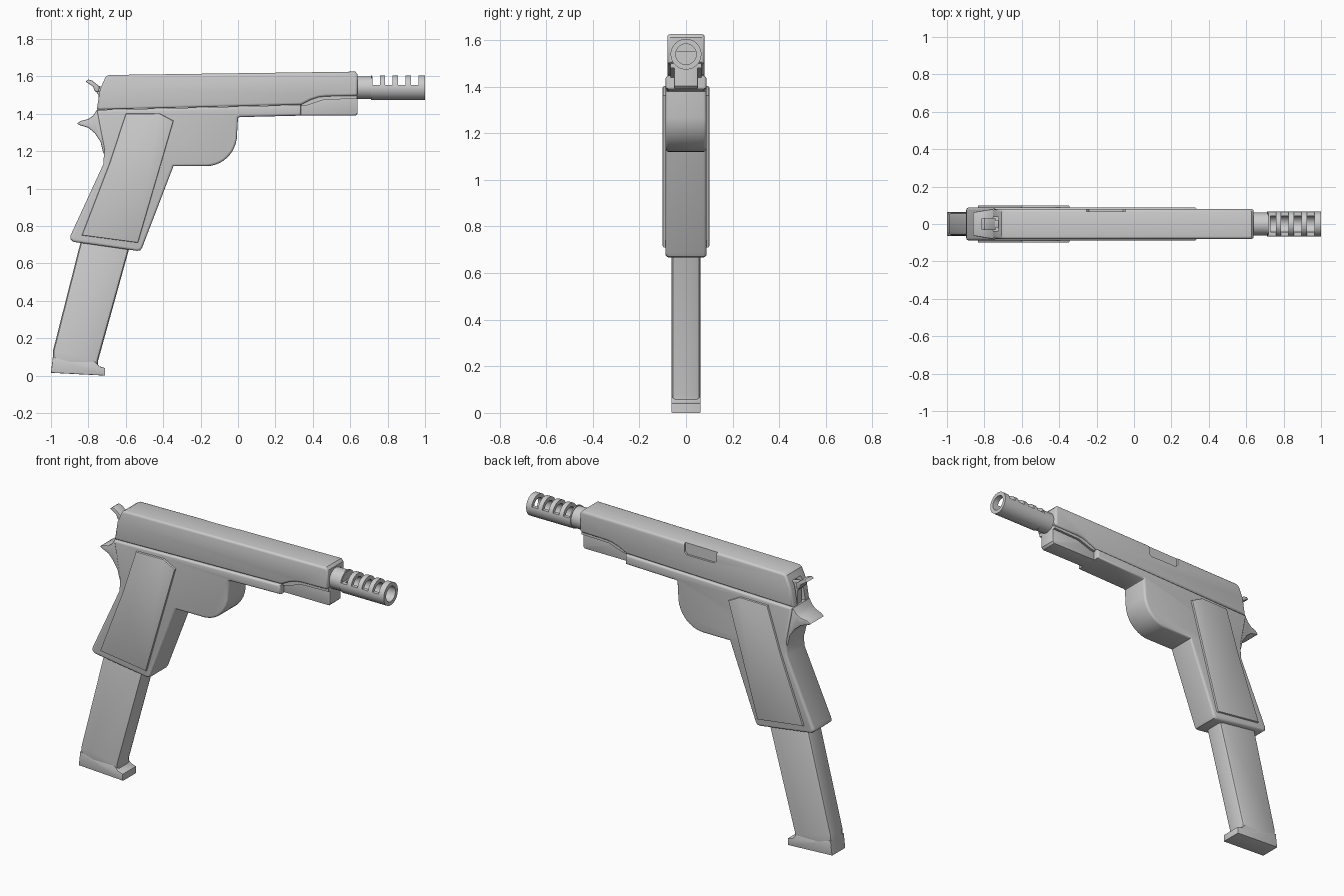
import bpy, bmesh, math
from mathutils import Matrix

if "Cube" in bpy.data.objects:
    bpy.data.objects.remove(bpy.data.objects["Cube"])


def new_object(name, bm):
    bmesh.ops.recalc_face_normals(bm, faces=bm.faces)
    mesh = bpy.data.meshes.new(name)
    bm.to_mesh(mesh)
    bm.free()
    ob = bpy.data.objects.new(name, mesh)
    bpy.context.collection.objects.link(ob)
    return ob


def activate(ob):
    bpy.ops.object.select_all(action='DESELECT')
    ob.select_set(True)
    bpy.context.view_layer.objects.active = ob


def plate(name, pts, y0, y1, bevel=0.0, segments=3):
    """Extrude an x-z outline from y0 to y1 and round its two rims."""
    bm = bmesh.new()
    face = bm.faces.new([bm.verts.new((x, y0, z)) for x, z in pts])
    ext = bmesh.ops.extrude_face_region(bm, geom=[face])
    moved = [v for v in ext['geom'] if isinstance(v, bmesh.types.BMVert)]
    bmesh.ops.translate(bm, verts=moved, vec=(0, y1 - y0, 0))
    if bevel:
        rims = [e for e in bm.edges if abs(e.verts[0].co.y - e.verts[1].co.y) < 1e-6]
        bmesh.ops.bevel(bm, geom=rims, offset=bevel, segments=segments,
                        profile=0.5, affect='EDGES', clamp_overlap=True)
    return new_object(name, bm)


def box(name, x0, x1, y0, y1, z0, z1):
    return plate(name, [(x0, z0), (x1, z0), (x1, z1), (x0, z1)], y0, y1)


def tube(name, x0, x1, r, z):
    bm = bmesh.new()
    m = Matrix.Translation(((x0 + x1) / 2, 0, z)) @ Matrix.Rotation(math.pi / 2, 4, 'Y')
    bmesh.ops.create_cone(bm, cap_ends=True, segments=48, radius1=r, radius2=r,
                          depth=x1 - x0, matrix=m)
    return new_object(name, bm)


def cut(ob, cutter):
    mod = ob.modifiers.new('cut', 'BOOLEAN')
    mod.operation = 'DIFFERENCE'
    mod.solver = 'EXACT'
    mod.object = cutter
    activate(ob)
    bpy.ops.object.modifier_apply(modifier=mod.name)
    bpy.data.objects.remove(cutter)


def arc(cx, cz, rx, rz, a0, a1, n):
    angles = [math.radians(a0 + (a1 - a0) * i / n) for i in range(n + 1)]
    return [(cx + rx * math.cos(a), cz + rz * math.sin(a)) for a in angles]


# slide with swept front underside, port and rear slot
slide = plate('slide', [
    (-0.755, 1.422), (0.337, 1.448), (0.39, 1.475), (0.43, 1.488), (0.47, 1.493),
    (0.63, 1.496), (0.64, 1.506), (0.64, 1.61), (0.627, 1.625), (-0.69, 1.607),
    (-0.708, 1.597), (-0.738, 1.53)], -0.08, 0.08, 0.013)
cut(slide, plate('port_cutter', [(-0.255, 1.7), (-0.255, 1.565), (-0.24, 1.55),
                                 (-0.06, 1.55), (-0.045, 1.565), (-0.045, 1.7)], 0.068, 0.2))
cut(slide, box('slot_cutter', -0.9, -0.70, -0.037, 0.037, 1.40, 1.56))

# narrow block under the slide nose
plate('slide_underside', [(0.30, 1.39), (0.628, 1.39), (0.64, 1.402), (0.64, 1.515),
                          (0.30, 1.515)], -0.052, 0.052, 0.008, 2)
plate('slide_underside_flange', [(0.34, 1.44), (0.37, 1.445), (0.46, 1.475), (0.637, 1.48),
                                 (0.637, 1.5), (0.34, 1.5)], -0.066, 0.066)

# frame, solid guard and grip
frame = plate('frame',
              [(-0.755, 1.42), (-0.715, 1.21), (-0.72, 1.13), (-0.895, 0.75), (-0.897, 0.73),
               (-0.88, 0.715), (-0.54, 0.667), (-0.522, 0.67), (-0.512, 0.685), (-0.345, 1.12)]
              + arc(-0.17, 1.29, 0.165, 0.17, -90, -8, 10)
              + [(0.0, 1.378), (0.01, 1.382), (0.337, 1.39), (0.337, 1.447)],
              -0.088, 0.088, 0.014)

# raised grip panels on both sides
PANEL = [(-0.60, 1.40), (-0.42, 1.402), (-0.345, 1.362), (-0.535, 0.71),
         (-0.835, 0.75), (-0.685, 1.14)]
for side, y0, y1 in (('right', -0.1, -0.07), ('left', 0.07, 0.1)):
    plate('grip_panel_' + side, PANEL, y0, y1, 0.006, 2)

# tail spur behind the grip, narrowing to its tip
tail = plate('grip_tail', [
    (-0.86, 1.348), (-0.84, 1.362), (-0.80, 1.372), (-0.775, 1.39), (-0.755, 1.42),
    (-0.70, 1.42), (-0.70, 1.14), (-0.723, 1.2), (-0.735, 1.25), (-0.765, 1.295),
    (-0.80, 1.325), (-0.85, 1.34)], -0.08, 0.08, 0.006, 2)
for v in tail.data.vertices:
    if v.co.x < -0.76:
        v.co.y *= 1 - 2.2 * (-0.76 - v.co.x)

# hammer: slim neck and wider thumb spur
plate('hammer_neck', [(-0.745, 1.40), (-0.715, 1.40), (-0.70, 1.54), (-0.755, 1.55),
                      (-0.77, 1.53), (-0.745, 1.50)], -0.02, 0.02, 0.004, 2)
plate('hammer_spur', [(-0.815, 1.572), (-0.80, 1.583), (-0.78, 1.577), (-0.74, 1.545),
                      (-0.745, 1.515), (-0.765, 1.52), (-0.775, 1.545)], -0.033, 0.033, 0.005, 2)

# magazine body with chamfered edges, and its foot
plate('magazine', [(-0.83, 0.76), (-0.565, 0.74), (-0.748, 0.08), (-0.748, 0.03), (-0.99, 0.03),
                   (-0.99, 0.13)], -0.062, 0.062, 0.02, 2)
plate('magazine_foot', [(-1.0, 0.015), (-0.99, 0.1), (-0.90, 0.075), (-0.765, 0.075),
                        (-0.742, 0.05), (-0.71, 0.04), (-0.71, 0.0)],
      -0.063, 0.063, 0.004, 2)

# barrel and hollow slotted muzzle
tube('barrel', 0.60, 0.72, 0.061, 1.539)
muzzle = tube('muzzle_brake', 0.71, 1.0, 0.066, 1.539)
cut(muzzle, tube('bore_cutter', 0.73, 1.1, 0.044, 1.539))
for i in range(4):
    x = 0.717 + i * 0.069
    cut(muzzle, box('vent_cutter', x, x + 0.041, -0.2, 0.2, 1.553, 1.7))

# smooth rounded areas, keep hard edges
for ob in list(bpy.context.scene.objects):
    activate(ob)
    bpy.ops.object.shade_smooth_by_angle(angle=math.radians(35))
